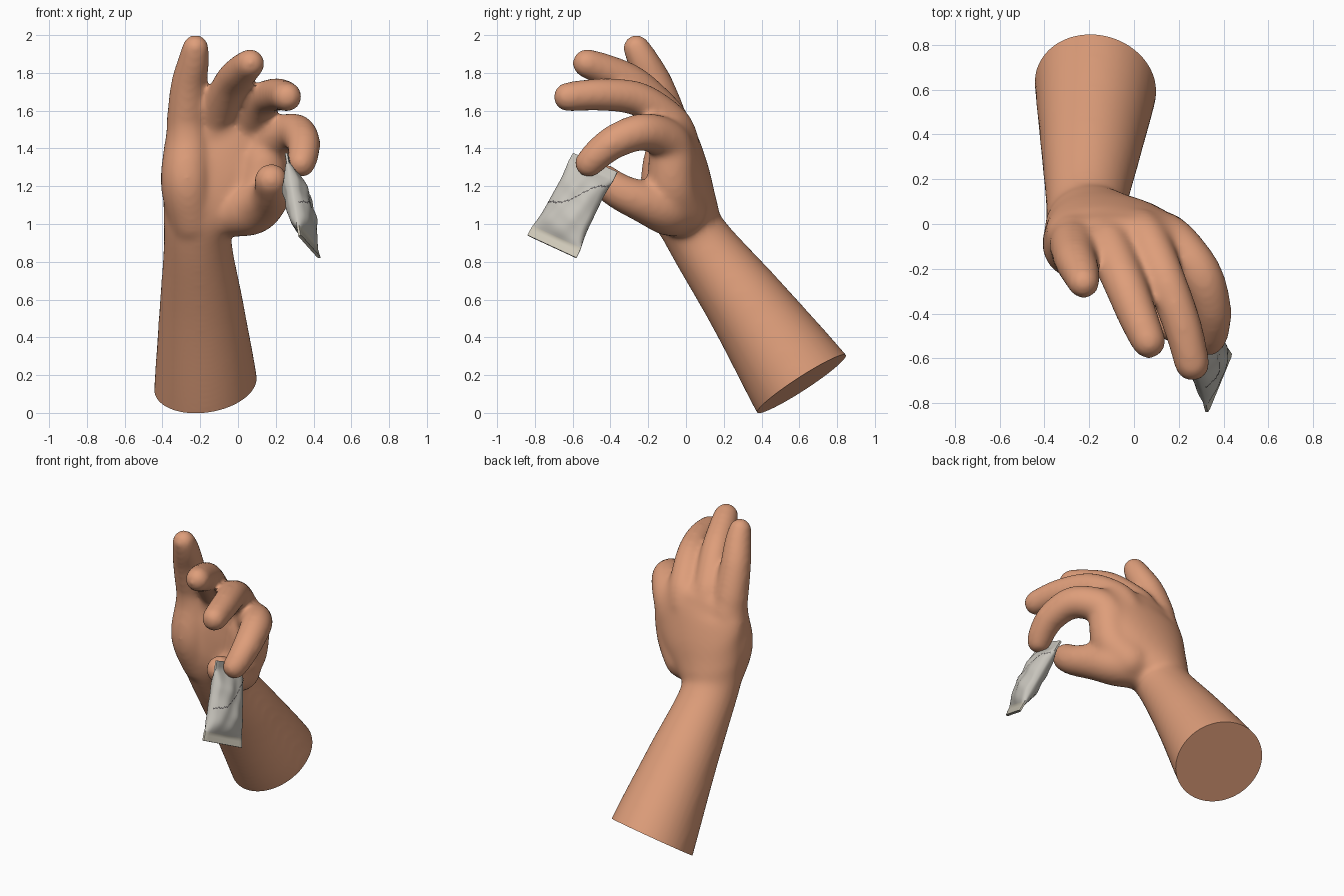
import bpy, bmesh, math
from mathutils import Vector

if "Cube" in bpy.data.objects:
    bpy.data.objects.remove(bpy.data.objects["Cube"])


def material(name, rgb):
    m = bpy.data.materials.new(name)
    m.diffuse_color = (*rgb, 1)
    m.use_nodes = True
    m.node_tree.nodes["Principled BSDF"].inputs["Base Color"].default_value = m.diffuse_color
    return m


SKIN = material("skin", (0.73, 0.34, 0.195))
FOIL = material("packet grey", (0.57, 0.55, 0.50))
SEAL = material("packet seal cream", (0.62, 0.58, 0.48))
LINE = material("dark line", (0.12, 0.11, 0.11))


def catmull(p, n):
    """Smooth interpolation of points (x, y, z, radius_a, radius_b)."""
    out = []
    for i in range(len(p) - 1):
        a, b, c, d = p[max(i - 1, 0)], p[i], p[i + 1], p[min(i + 2, len(p) - 1)]
        for k in range(n):
            t = k / n
            out.append([0.5 * (2 * B + (C - A) * t + (2 * A - 5 * B + 4 * C - D) * t * t
                               + (3 * B - A - 3 * C + D) * t ** 3)
                        for A, B, C, D in zip(a, b, c, d)])
    out.append(list(p[-1]))
    return out


def limb(bm, pts, n=6, sides=28):
    """Elliptical tube along a path, with rounded ends."""
    pts = catmull([q if len(q) == 5 else (*q, q[3]) for q in pts], n)
    P = [Vector(q[:3]) for q in pts]
    rings = []
    for i, q in enumerate(pts):
        t = (P[min(i + 1, len(P) - 1)] - P[max(i - 1, 0)]).normalized()
        rings.append((P[i], t, q[3], q[4]))

    def cap(ring, sign):
        c, t, a, b = ring
        r = min(a, b)
        return [(c + t * sign * r * math.sin(g), t, a * math.cos(g), b * math.cos(g))
                for g in (0.35, 0.7, 1.05, 1.35, 1.52)]
    rings = cap(rings[0], -1)[::-1] + rings + cap(rings[-1], 1)
    loops = []
    for c, t, a, b in rings:
        side = (Vector((1, 0, 0)) - t * t.x).normalized()
        up = t.cross(side)
        loops.append([bm.verts.new(c + side * a * math.cos(g) + up * b * math.sin(g))
                      for g in (2 * math.pi * k / sides for k in range(sides))])
    for l0, l1 in zip(loops, loops[1:]):
        for k in range(sides):
            j = (k + 1) % sides
            bm.faces.new((l0[k], l0[j], l1[j], l1[k]))
    bm.faces.new(loops[0][::-1])
    bm.faces.new(loops[-1])


def finish(name, bm, mats, angle=40):
    me = bpy.data.meshes.new(name)
    bmesh.ops.recalc_face_normals(bm, faces=bm.faces)
    bm.to_mesh(me)
    bm.free()
    ob = bpy.data.objects.new(name, me)
    bpy.context.collection.objects.link(ob)
    for m in mats:
        me.materials.append(m)
    bpy.ops.object.select_all(action='DESELECT')
    ob.select_set(True)
    bpy.context.view_layer.objects.active = ob
    bpy.ops.object.shade_smooth_by_angle(angle=math.radians(angle))
    return ob


# --- hand: overlapping limbs fused by a voxel remesh ---
bm = bmesh.new()
# forearm, wrist and palm
limb(bm, [(-0.165, 0.78, -0.10, 0.29, 0.30), (-0.17, 0.61, 0.155, 0.274, 0.282),
          (-0.193, 0.33, 0.56, 0.224, 0.22), (-0.213, 0.06, 0.93, 0.18, 0.168),
          (-0.185, 0.0, 1.08, 0.225, 0.17), (-0.12, -0.022, 1.25, 0.295, 0.152),
          (-0.08, -0.04, 1.40, 0.31, 0.123), (-0.085, -0.055, 1.49, 0.285, 0.10)])
# heel of the palm on the little finger side
limb(bm, [(-0.24, -0.03, 1.02, 0.13, 0.14), (-0.27, -0.085, 1.22, 0.14, 0.155),
          (-0.265, -0.08, 1.42, 0.125, 0.13), (-0.27, -0.095, 1.52, 0.108, 0.11)])
# little finger
limb(bm, [(-0.27, -0.08, 1.48, 0.107), (-0.27, -0.105, 1.57, 0.107), (-0.26, -0.165, 1.74, 0.096),
          (-0.235, -0.225, 1.86, 0.085), (-0.225, -0.262, 1.932, 0.073)])
# ring finger
limb(bm, [(-0.125, -0.06, 1.48, 0.10), (-0.11, -0.10, 1.57, 0.10), (-0.04, -0.27, 1.735, 0.096),
          (0.02, -0.42, 1.81, 0.089), (0.065, -0.525, 1.85, 0.079)])
# middle finger
limb(bm, [(0.03, -0.03, 1.44, 0.10), (0.065, -0.08, 1.54, 0.098), (0.14, -0.25, 1.66, 0.092),
          (0.215, -0.45, 1.685, 0.087), (0.26, -0.625, 1.673, 0.08)])
# index finger
limb(bm, [(0.12, -0.05, 1.34, 0.11), (0.185, -0.095, 1.44, 0.11), (0.295, -0.225, 1.488, 0.10),
          (0.343, -0.37, 1.44, 0.092), (0.347, -0.46, 1.375, 0.084), (0.335, -0.513, 1.322, 0.078)])
# web between thumb and index
limb(bm, [(0.02, -0.02, 1.08, 0.13), (0.11, -0.07, 1.19, 0.13), (0.14, -0.075, 1.34, 0.125)])
# thumb
limb(bm, [(-0.07, -0.02, 1.06, 0.13), (0.07, -0.10, 1.08, 0.14), (0.15, -0.23, 1.12, 0.112),
          (0.18, -0.35, 1.17, 0.097), (0.175, -0.44, 1.232, 0.09)])
raw = finish("hand_raw", bm, [])
rem = raw.modifiers.new("fuse", 'REMESH')
rem.mode = 'VOXEL'
rem.voxel_size = 0.015
sm = raw.modifiers.new("soften", 'SMOOTH')
sm.factor = 0.5
sm.iterations = 24
dg = bpy.context.evaluated_depsgraph_get()
dg.update()
fused = bpy.data.meshes.new_from_object(raw.evaluated_get(dg))
bpy.data.objects.remove(raw)
bm = bmesh.new()
bm.from_mesh(fused)
# straight, slightly turned cut at the end of the forearm
bmesh.ops.bisect_plane(bm, geom=bm.verts[:] + bm.edges[:] + bm.faces[:],
                       plane_co=(-0.17, 0.61, 0.153), plane_no=(0.13, 0.54, -0.83), clear_outer=True)
bmesh.ops.edgeloop_fill(bm, edges=[e for e in bm.edges if e.is_boundary])
for f in bm.faces:
    f.material_index = 0
finish("hand", bm, [SKIN])

# --- packet: pillow between flat end seals ---
TL, TR = Vector((0.255, -0.598, 1.375)), Vector((0.285, -0.363, 1.275))
BL, BR = Vector((0.325, -0.84, 0.94)), Vector((0.432, -0.58, 0.82))
NORMAL = (BL - TL).cross(TR - TL).normalized()
if NORMAL.x < 0:
    NORMAL = -NORMAL


def packet_point(w, v, side, lift=0.0):
    """Point on the packet: w across, v down (0..1), side +1 or -1."""
    s = min(max((min(v, 1 - v) - 0.10) / 0.25, 0), 1)
    puff = math.sin(s * math.pi / 2) ** 0.8 * max(4 * w * (1 - w), 0) ** 0.55
    crease = 0.004 * math.sin(w * 15 + v * 7) * puff + 0.003 * math.sin(v * 27 - w * 5) * puff
    pinch = 0.5 + (w - 0.5) * (1 - 0.08 * math.sin(s * math.pi / 2))
    base = TL.lerp(TR, pinch).lerp(BL.lerp(BR, pinch), v)
    edge = 0.009 if 0 < w < 1 else 0.006
    return base + NORMAL * side * (edge + 0.056 * puff + crease + lift)


bm = bmesh.new()
NW, NV = 20, 44
grids = {s: [[bm.verts.new(packet_point(i / NW, j / NV, s)) for i in range(NW + 1)]
             for j in range(NV + 1)] for s in (1, -1)}
for s, g in grids.items():
    for j in range(NV):
        for i in range(NW):
            f = bm.faces.new((g[j][i], g[j][i + 1], g[j + 1][i + 1], g[j + 1][i]))
            f.material_index = 1 if j >= NV - 5 else 0
rim = ([(0, i) for i in range(NW)] + [(j, NW) for j in range(NV)]
       + [(NV, i) for i in range(NW, 0, -1)] + [(j, 0) for j in range(NV, 0, -1)])
for (a, b), (c, d) in zip(rim, rim[1:] + rim[:1]):
    f = bm.faces.new((grids[1][a][b], grids[1][c][d], grids[-1][c][d], grids[-1][a][b]))
    f.material_index = 1 if min(a, c) >= NV - 5 else 0
finish("packet", bm, [FOIL, SEAL], 50)

# --- thin dark wavy line across the outer face of the packet ---
bm = bmesh.new()
rows = []
for k in range(61):
    w = 0.01 + 0.98 * k / 60
    v = (0.61 - 0.40 * w + 0.05 * math.sin(w * 6.3 - 0.5)
         + 0.008 * math.sin(k * 1.9) + 0.006 * math.sin(k * 0.83))
    rows.append([bm.verts.new(packet_point(w, v + o, 1, 0.003)) for o in (-0.008, 0.008)])
for r0, r1 in zip(rows, rows[1:]):
    bm.faces.new((r0[0], r0[1], r1[1], r1[0]))
finish("packet_line", bm, [LINE])
